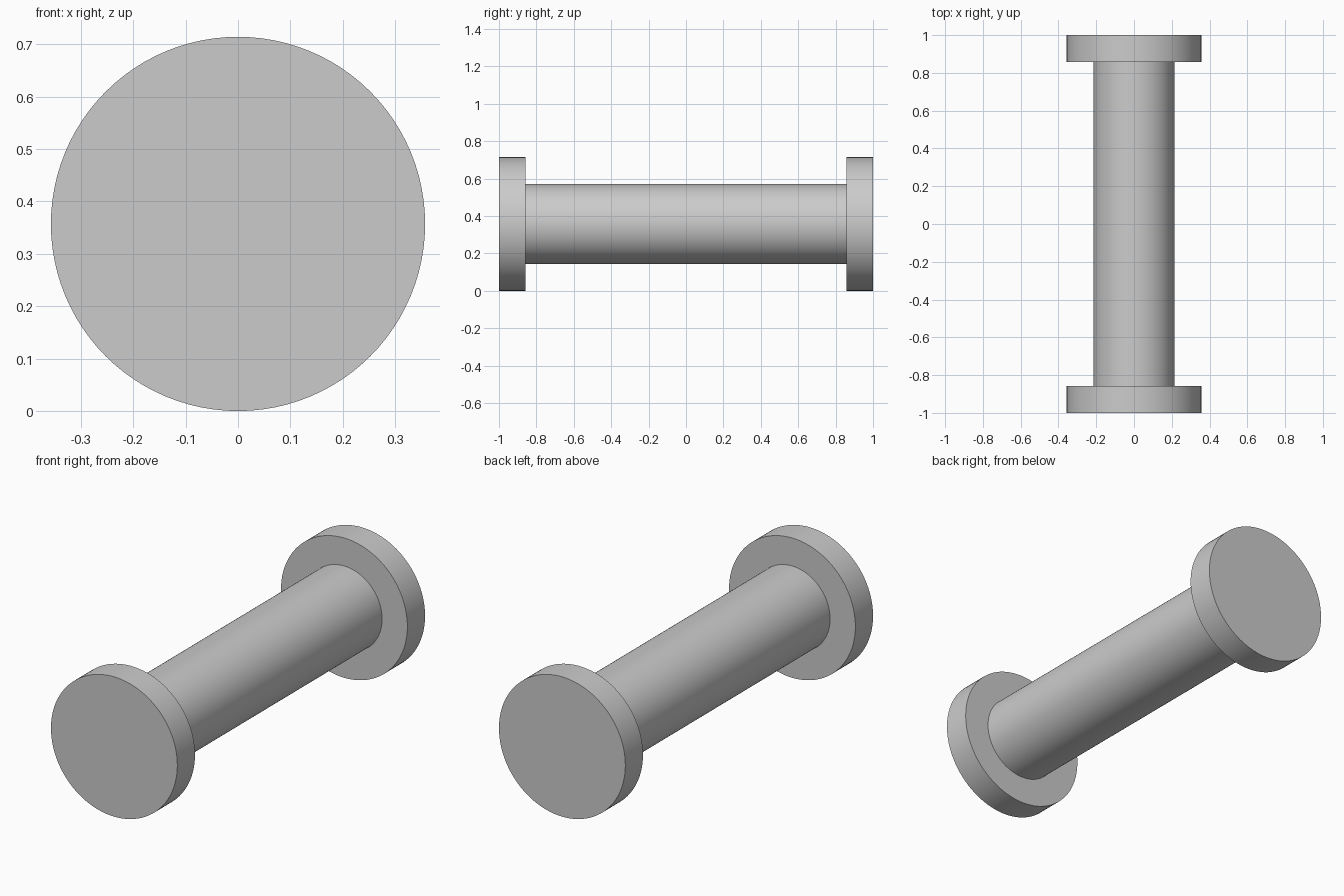
import bpy
import math

cube = bpy.data.objects.get("Cube")
if cube:
    bpy.data.objects.remove(cube, do_unlink=True)

# Single plain grey
grey = bpy.data.materials.new("light_grey")
grey.use_nodes = True
colour = (0.6, 0.6, 0.6, 1)
grey.diffuse_color = colour
grey.node_tree.nodes["Principled BSDF"].inputs["Base Color"].default_value = colour

UNIT = 1 / 7
AXIS_Z = 2.5 * UNIT

# Flanges and shaft touch end to end, sharing one axis along y
profile = [(0, 0), (2.5, 0), (2.5, 1), (1.5, 1), (1.5, 13), (2.5, 13), (2.5, 14), (0, 14)]
mesh = bpy.data.meshes.new("flanged_spool")
spool = bpy.data.objects.new("flanged_spool", mesh)
bpy.context.collection.objects.link(spool)
mesh.from_pydata([(r * UNIT, y * UNIT - 1, 0) for r, y in profile], [(i, i + 1) for i in range(len(profile) - 1)], [])
mesh.materials.append(grey)
spool.location.z = AXIS_Z

# Revolve the half profile around the spool axis
screw = spool.modifiers.new("revolve", 'SCREW')
screw.axis = 'Y'
screw.angle = math.tau
screw.steps = screw.render_steps = 96
screw.use_merge_vertices = True
screw.merge_threshold = 0.0001
screw.use_normal_calculate = True

# Bake the revolve, then smooth the round walls and keep the rims crisp
bpy.context.view_layer.objects.active = spool
for obj in bpy.context.selected_objects:
    obj.select_set(False)
spool.select_set(True)
bpy.ops.object.modifier_apply(modifier=screw.name)
bpy.ops.object.mode_set(mode='EDIT')
bpy.ops.mesh.select_all(action='SELECT')
bpy.ops.mesh.normals_make_consistent(inside=False)
bpy.ops.object.mode_set(mode='OBJECT')
bpy.ops.object.shade_smooth_by_angle(angle=math.radians(30))
